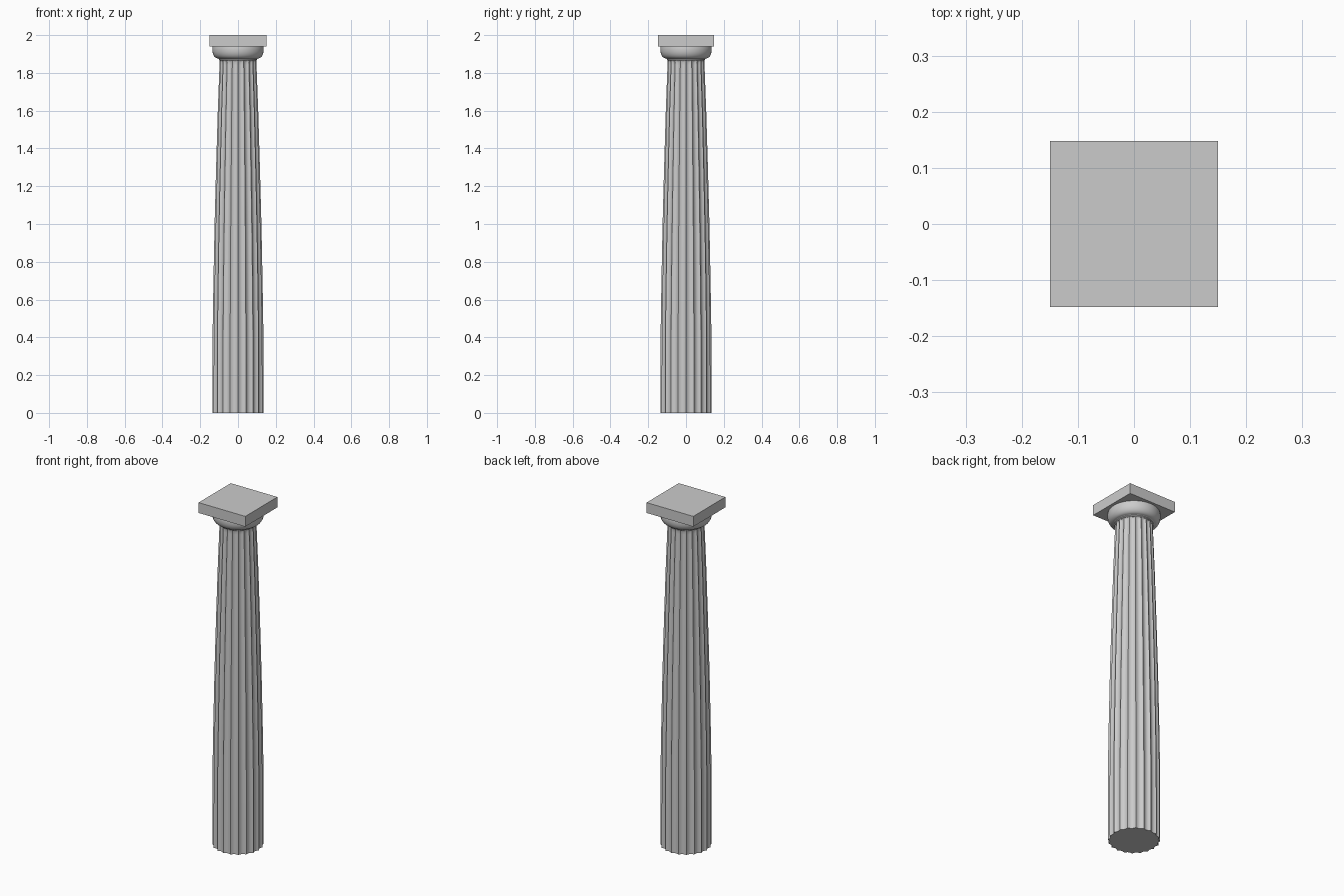
import bpy, bmesh, math

if "Cube" in bpy.data.objects:
    bpy.data.objects.remove(bpy.data.objects["Cube"])

FLUTES, STEPS = 20, 8


def lathe(name, profile, sides, radius_fn, angle):
    """Stack rings from (radius, z) pairs, cap both ends, shade by angle."""
    bm = bmesh.new()
    rings = []
    for r, z in profile:
        ring = []
        for i in range(sides):
            a = 2 * math.pi * i / sides
            rr = radius_fn(r, z, i)
            ring.append(bm.verts.new((rr * math.cos(a), rr * math.sin(a), z)))
        rings.append(ring)
    for lo, hi in zip(rings, rings[1:]):
        for i in range(sides):
            j = (i + 1) % sides
            bm.faces.new((lo[i], lo[j], hi[j], hi[i]))
    bm.faces.new(rings[0][::-1])
    bm.faces.new(rings[-1])
    mesh = bpy.data.meshes.new(name)
    bm.to_mesh(mesh)
    bm.free()
    obj = bpy.data.objects.new(name, mesh)
    bpy.context.collection.objects.link(obj)
    bpy.ops.object.select_all(action='DESELECT')
    obj.select_set(True)
    bpy.context.view_layer.objects.active = obj
    bpy.ops.object.shade_smooth_by_angle(angle=math.radians(angle))
    return obj


def fluted(r, z, i):
    # Concave scallop between sharp ridges, fading out just under the capital
    t = 2 * (i % STEPS) / STEPS - 1
    fade = min(1, max(0, (1.868 - z) / 0.012)) ** 0.5
    return r * (1 - 0.075 * (1 - t * t) * fade)


# Shaft: straight lower part, then a gently curved taper
shaft_profile = [(0.135, 0), (0.135, 0.25), (0.134, 0.45), (0.130, 0.7),
                 (0.124, 1.0), (0.116, 1.3), (0.107, 1.6), (0.098, 1.84),
                 (0.0975, 1.856), (0.0975, 1.86), (0.0975, 1.864), (0.0975, 1.868)]
lathe("fluted_shaft", shaft_profile, FLUTES * STEPS, fluted, 25)

# Capital: small neck rings, then a rounded cushion
neck = [(0.097, 1.866), (0.101, 1.869), (0.101, 1.873), (0.105, 1.876)]
cushion = [(0.105 + 0.031 * math.sin(t * math.pi / 20),
            1.922 - 0.046 * math.cos(t * math.pi / 20)) for t in range(1, 11)]
rim = [(0.136, 1.93), (0.134, 1.94)]
lathe("capital_cushion", neck + cushion + rim, 64, lambda r, z, i: r, 35)

# Square slab on top
bpy.ops.mesh.primitive_cube_add(size=1, location=(0, 0, 1.97))
slab = bpy.context.object
slab.name = "top_slab"
slab.scale = (0.30, 0.295, 0.06)
